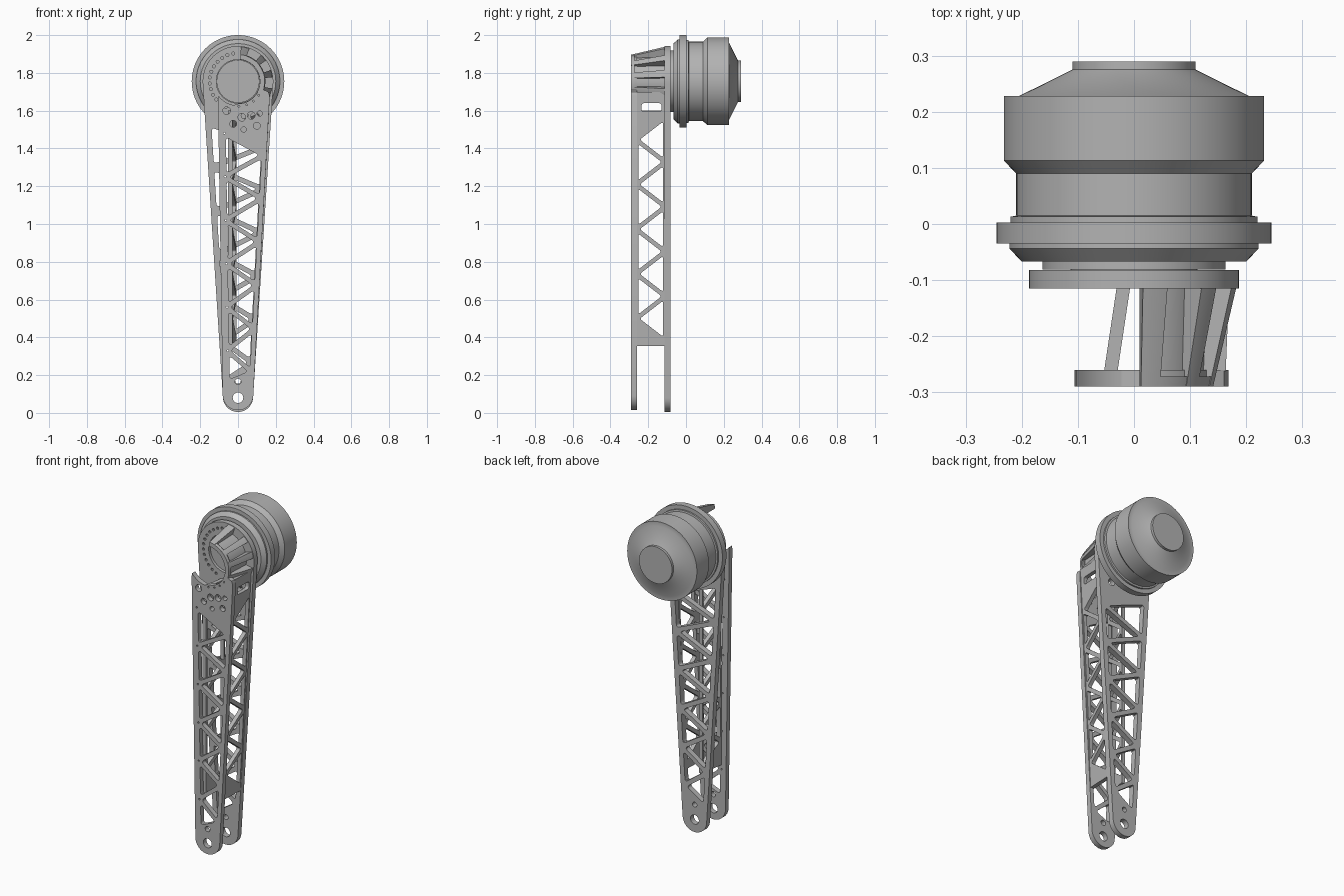
import bpy, bmesh, math
from mathutils import Vector

cube = bpy.data.objects.get("Cube")
if cube:
    bpy.data.objects.remove(cube)

AXIS = 1.755          # height of the motor axis
STEP = 0.115          # truss node spacing

grey = bpy.data.materials.new("machined_grey")
grey.use_nodes = True
grey.diffuse_color = (0.45, 0.45, 0.45, 1)
grey.node_tree.nodes["Principled BSDF"].inputs["Base Color"].default_value = grey.diffuse_color


def finish(name, bm):
    bmesh.ops.remove_doubles(bm, verts=bm.verts, dist=0.00005)
    bmesh.ops.recalc_face_normals(bm, faces=bm.faces)
    mesh = bpy.data.meshes.new(name)
    bm.to_mesh(mesh)
    bm.free()
    mesh.materials.append(grey)
    obj = bpy.data.objects.new(name, mesh)
    bpy.context.collection.objects.link(obj)
    bpy.ops.object.select_all(action='DESELECT')
    obj.select_set(True)
    bpy.context.view_layer.objects.active = obj
    bpy.ops.object.shade_smooth_by_angle(angle=math.radians(30))
    return obj


def lathe(name, profile, a0=0, a1=360, n=96):
    """Turn a closed (radius, y) profile about the motor axis, fully or as a sector."""
    bm = bmesh.new()
    rings = []
    for i in range(n + 1):
        a = math.radians(a0 + (a1 - a0) * i / n)
        rings.append([bm.verts.new((r * math.cos(a), y, AXIS + r * math.sin(a))) for r, y in profile])
    m = len(profile)
    for p, q in zip(rings, rings[1:]):
        for j in range(m):
            k = (j + 1) % m
            if profile[j][0] + profile[k][0] > 0:
                bm.faces.new((p[j], p[k], q[k], q[j]))
    if a1 - a0 < 360:
        bm.faces.new(rings[0])
        bm.faces.new(rings[-1])
    bmesh.ops.dissolve_degenerate(bm, edges=bm.edges, dist=0.00001)
    return finish(name, bm)


def plate(name, loops, thick, place):
    """Outline plus holes, filled and extruded; place maps (u, v, w) to the model."""
    curve = bpy.data.curves.new(name + "_outline", 'CURVE')
    curve.dimensions = '2D'
    curve.fill_mode = 'BOTH'
    curve.extrude = thick / 2
    for loop in loops:
        s = curve.splines.new('POLY')
        s.points.add(len(loop) - 1)
        for pt, (u, v) in zip(s.points, loop):
            pt.co = (u, v, 0, 1)
        s.use_cyclic_u = True
    tmp = bpy.data.objects.new(name + "_tmp", curve)
    bpy.context.collection.objects.link(tmp)
    deps = bpy.context.evaluated_depsgraph_get()
    mesh = bpy.data.meshes.new_from_object(tmp.evaluated_get(deps))
    bm = bmesh.new()
    bm.from_mesh(mesh)
    bpy.data.objects.remove(tmp)
    bpy.data.curves.remove(curve)
    bpy.data.meshes.remove(mesh)
    for v in bm.verts:
        v.co = place(*v.co)
    return finish(name, bm)


def arc(cx, cz, r, a0, a1, n=32):
    angles = [math.radians(a0 + (a1 - a0) * i / n) for i in range(n + 1)]
    return [(cx + r * math.cos(a), cz + r * math.sin(a)) for a in angles]


def circle(cx, cz, r, n=16):
    return arc(cx, cz, r, 0, 360, n)[:-1]


def rounded(poly, radius):
    pts = [Vector(p) for p in poly]
    out = []
    for i, p in enumerate(pts):
        a, b = pts[i - 1] - p, pts[(i + 1) % len(pts)] - p
        a = p + a.normalized() * min(radius, a.length * 0.4)
        b = p + b.normalized() * min(radius, b.length * 0.4)
        for k in range(6):
            t = k / 5
            out.append(tuple(a * (1 - t) ** 2 + p * 2 * t * (1 - t) + b * t * t))
    return out


def truss(left, right, heights, phase, half_strut, radius=0.022):
    """Rounded triangular openings between two rails, leaving zigzag struts."""
    nodes = [Vector(((left, right)[(i + phase) % 2](z), z)) for i, z in enumerate(heights)]
    holes = []
    for p, q, r in zip(nodes, nodes[1:], nodes[2:]):
        a, b, c = (q - r).length, (p - r).length, (p - q).length
        centre = (p * a + q * b + r * c) / (a + b + c)
        inradius = abs((q - p).cross(r - p)) / (a + b + c)
        k = 1 - half_strut / inradius
        if k > 0.15:
            holes.append(rounded([centre + (v - centre) * k for v in (p, q, r)], radius))
    return holes


def line(z0, x0, z1, x1):
    return lambda z: x0 + (x1 - x0) * (z - z0) / (z1 - z0)


# Motor housing: stepped, turned body
lathe("motor_housing", [
    (0, 0.29), (0.11, 0.29), (0.11, 0.275), (0.205, 0.228), (0.232, 0.228), (0.232, 0.113),
    (0.21, 0.09), (0.21, 0.015), (0.22, 0.013), (0.22, 0.003), (0.245, 0.003), (0.245, -0.035),
    (0.222, -0.035), (0.222, -0.044), (0.2, -0.067), (0.163, -0.067), (0.163, -0.081),
    (0.113, -0.081), (0.113, -0.1), (0, -0.1)])

# Rear arm plate: mounting disk tapering to a pivot end
lean = math.degrees(math.asin((0.187 - 0.08) / (AXIS - 0.085)))
rear = arc(0, AXIS, 0.187, -lean, 180 + lean, 64) + arc(0, 0.085, 0.08, 180 + lean, 360 - lean)
rear_edge = line(0.09, 0.08, 1.7, 0.181)
heights = [1.53 - STEP * i for i in range(12)] + [0.17]
rear_holes = truss(lambda z: 0.016 - rear_edge(z), lambda z: rear_edge(z) - 0.016, heights, 0, 0.013)
ring = [circle(0.15 * math.cos(a), AXIS + 0.15 * math.sin(a), 0.008, 10)
        for a in [math.radians(d) for d in range(100, 250, 12)]]
pockets = [circle(x, z, r) for x, z, r in
           ((0.09, 1.57, 0.022), (0.035, 1.575, 0.018), (-0.02, 1.575, 0.016), (0, 0.17, 0.015))]
plate("rear_arm_plate", [rear, circle(0, AXIS, 0.115, 64), circle(0, 0.08, 0.028, 24)]
      + rear_holes + ring + pockets, 0.033, lambda u, v, w: (u, w - 0.0985, v))

# Front arm plate: lopsided, cut away around the motor face
front_left = line(0.095, -0.081, 1.67, -0.105)
front_right = line(0.095, 0.081, 1.69, 0.168)
front = (arc(0, 0.095, 0.081, 180, 360) + [(0.168, 1.68), (0.16, 1.7)]
         + arc(0, AXIS, 0.137, -18, 84, 32) + arc(0, AXIS, 0.118, 84, -90, 40)
         + arc(0, AXIS, 0.128, -100, -138, 10) + [(-0.103, 1.678), (-0.106, 1.66)])
heights = [1.48 - STEP * i for i in range(12)] + [0.16]
front_holes = truss(lambda z: front_left(z) + 0.026, lambda z: front_right(z) - 0.013, heights, 0, 0.012)
dots = [circle(front_left(z) + 0.03, z, 0.005, 8) for z in heights[0:11:2]]
dots += [circle(0.132 * math.cos(a), AXIS + 0.132 * math.sin(a), 0.005, 8)
         for a in [math.radians(d) for d in (-88, -70, -52, -34)]]
pockets = [circle(x, z, r) for x, z, r in
           ((0.07, 1.575, 0.02), (0.115, 1.585, 0.014), (0.02, 1.565, 0.02), (-0.06, 1.6, 0.02),
            (-0.025, 1.53, 0.018), (0.03, 1.5, 0.014), (0.1, 1.52, 0.018), (0, 0.165, 0.016))]
plate("front_arm_plate", [front, circle(0, 0.08, 0.028, 24)] + front_holes + dots + pockets,
      0.03, lambda u, v, w: (u, w - 0.275, v))

# Bridging webs: zigzag walls joining the two plates
def web(name, x_of, top, tilt):
    outline = [(-0.262, 0.355), (-0.112, 0.355), (-0.112, top), (-0.262, top)]
    hs = [1.565 - 0.1185 * i for i in range(11)]
    holes = truss(lambda z: -0.264, lambda z: -0.11, hs, 1, 0.0115, 0.015)
    window = rounded([(-0.235, 1.595), (-0.13, 1.595), (-0.13, 1.64), (-0.235, 1.64)], 0.015)
    if top > 1.65:
        holes.append(window)
    plate(name, [outline] + holes, 0.024, lambda u, v, w: (x_of(v) + w + tilt * (u + 0.187), u, v))


web("outer_web", lambda z: front_right(z) - 0.014, 1.7, 0.04)
web("inner_web", lambda z: -0.03, 1.6, 0.15)

# Shoulder: curved wall with flared ribs
lathe("shoulder_wall", [(0.116, -0.288), (0.13, -0.288), (0.138, -0.1), (0.116, -0.1)], -28, 85, 32)
for i, (mid, half) in enumerate(((78, 7), (43, 6), (13, 6), (-19, 7))):
    lathe("shoulder_rib_%d" % (i + 1),
          [(0.12, -0.29), (0.142, -0.29), (0.184, -0.112), (0.12, -0.112)], mid - half, mid + half, 6)
lathe("shoulder_lip", [(0.117, -0.29), (0.141, -0.29), (0.145, -0.272), (0.117, -0.272)], -22, 85, 32)
